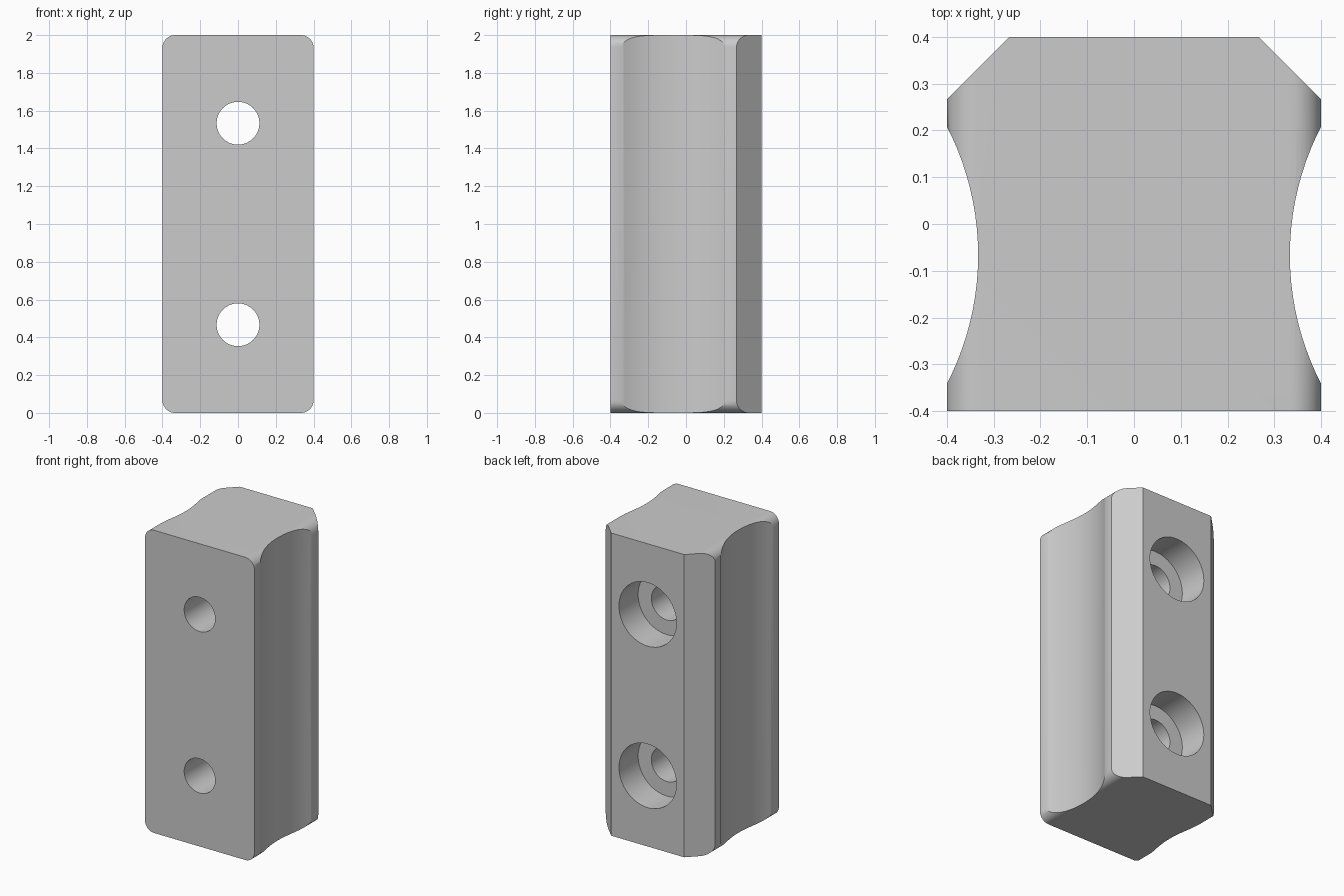
import bpy
import bmesh
import math
from mathutils import Vector

UNIT = 1 / 15  # design grid step

cube = bpy.data.objects.get("Cube")
if cube:
    bpy.data.objects.remove(cube, do_unlink=True)

grey = bpy.data.materials.new("plain grey")
grey.use_nodes = True
colour = (0.6, 0.6, 0.6, 1)
grey.diffuse_color = colour
grey.node_tree.nodes["Principled BSDF"].inputs["Base Color"].default_value = colour


def cylinder(name, radius, depth, location, rotation=(0, 0, 0), sides=64):
    bpy.ops.mesh.primitive_cylinder_add(vertices=sides, radius=radius, depth=depth,
                                        location=location, rotation=rotation)
    obj = bpy.context.object
    obj.name = name
    obj.data.materials.append(grey)
    return obj


# Block with four rounded front-to-back edges
bpy.ops.mesh.primitive_cube_add(size=1, location=(0, 0, 1))
block = bpy.context.object
block.name = "mounting_block"
block.data.materials.append(grey)
bm = bmesh.new()
bm.from_mesh(block.data)
bmesh.ops.scale(bm, vec=(12 * UNIT, 12 * UNIT, 30 * UNIT), verts=bm.verts)
long_edges = [e for e in bm.edges
              if abs(e.verts[0].co.y - e.verts[1].co.y) > 0.1]
bmesh.ops.bevel(bm, geom=long_edges, offset=UNIT, offset_type='OFFSET',
                segments=10, profile=0.5, affect='EDGES')

# Chamfers on the two upright back edges
for side in (-1, 1):
    cut = bmesh.ops.bisect_plane(
        bm, geom=bm.verts[:] + bm.edges[:] + bm.faces[:], dist=1e-6,
        plane_co=Vector((side * 4 * UNIT, 6 * UNIT, 0)),
        plane_no=Vector((side, 1, 0)), clear_outer=True)
    rim = [g for g in cut["geom_cut"] if isinstance(g, bmesh.types.BMEdge)]
    bmesh.ops.contextual_create(bm, geom=rim)
bmesh.ops.recalc_face_normals(bm, faces=bm.faces)
bm.to_mesh(block.data)
bm.free()

# Scooped sides
cutters = [cylinder("side_scoop_cutter", 9 * UNIT, 3, (side * 14 * UNIT, -UNIT, 1), sides=128)
           for side in (-1, 1)]

# Through holes, counterbored from the back
for z in (7 * UNIT, 23 * UNIT):
    turn = (math.pi / 2, 0, 0)
    cutters.append(cylinder("screw_hole_cutter", 1.7 * UNIT, 2, (0, 0, z), turn))
    cutters.append(cylinder("counterbore_cutter", 3.15 * UNIT, 6 * UNIT,
                            (0, 6 * UNIT, z), turn))

for cutter in cutters:
    cutter.hide_render = True
    cutter.hide_set(True)
    mod = block.modifiers.new(cutter.name, 'BOOLEAN')
    mod.operation = 'DIFFERENCE'
    mod.solver = 'EXACT'
    mod.object = cutter

# Bake the cuts, drop the cutters, smooth the curved surfaces
bpy.ops.object.select_all(action='DESELECT')
block.select_set(True)
bpy.context.view_layer.objects.active = block
for mod in list(block.modifiers):
    bpy.ops.object.modifier_apply(modifier=mod.name)
for cutter in cutters:
    bpy.data.objects.remove(cutter, do_unlink=True)
bpy.ops.object.shade_smooth_by_angle(angle=math.radians(30))
